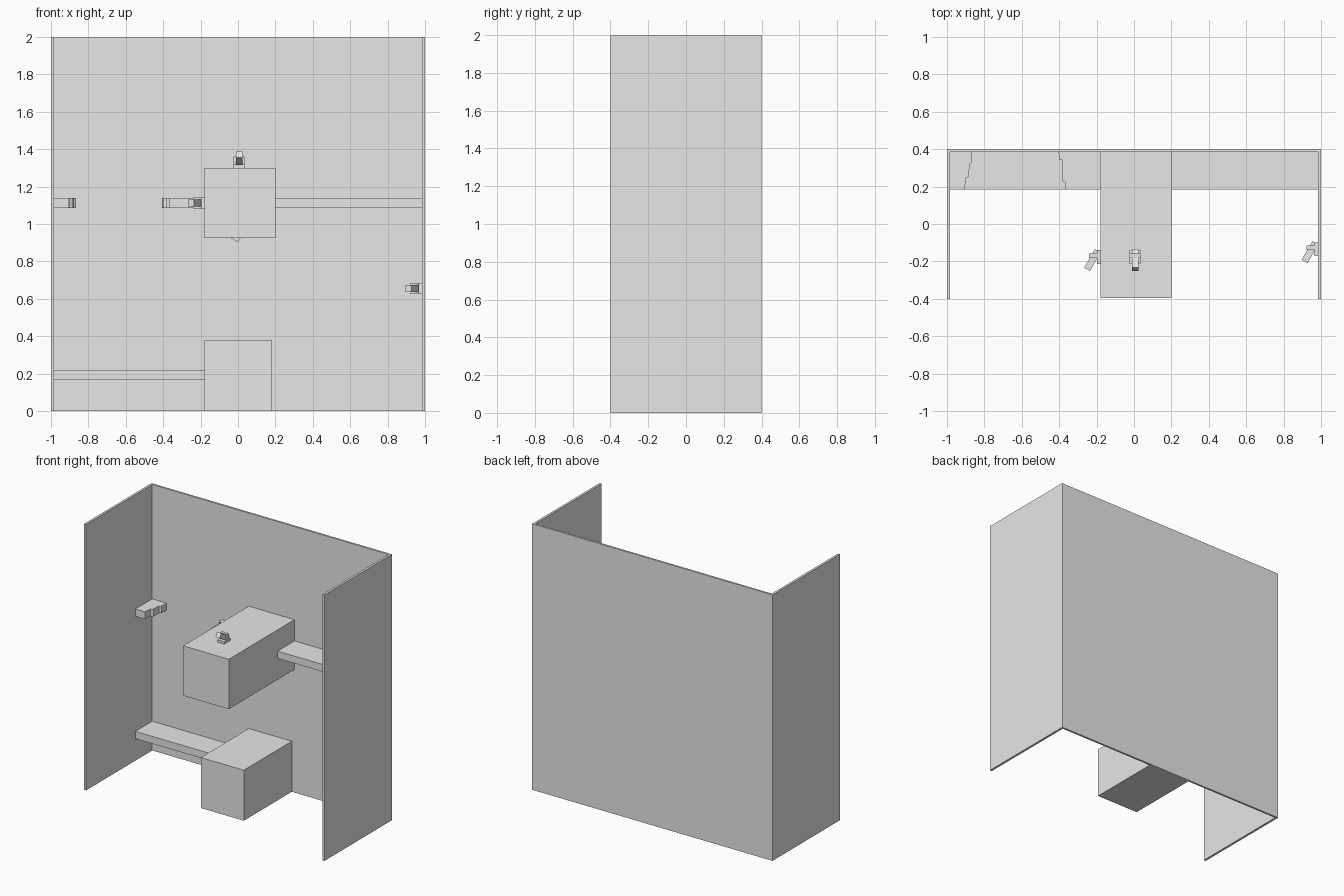
import bpy, bmesh
from math import pi, radians
from mathutils import Matrix, Vector

cube = bpy.data.objects.get("Cube")
if cube:
    bpy.data.objects.remove(cube)

grey = bpy.data.materials.new("plain grey")
grey.use_nodes = True
colour = (0.8, 0.8, 0.8, 1)
grey.diffuse_color = colour
grey.node_tree.nodes["Principled BSDF"].inputs["Base Color"].default_value = colour


def finish(name, bm, matrix=Matrix()):
    bmesh.ops.recalc_face_normals(bm, faces=bm.faces)
    mesh = bpy.data.meshes.new(name)
    bm.to_mesh(mesh)
    bm.free()
    mesh.materials.append(grey)
    ob = bpy.data.objects.new(name, mesh)
    ob.matrix_world = matrix
    bpy.context.collection.objects.link(ob)
    return ob


def add_box(bm, low, high, turn=Matrix()):
    low, high = Vector(low), Vector(high)
    place = Matrix.Translation((low + high) / 2) @ turn @ Matrix.Diagonal((*(high - low), 1))
    bmesh.ops.create_cube(bm, size=1, matrix=place)


def box(name, low, high):
    bm = bmesh.new()
    add_box(bm, low, high)
    return finish(name, bm)


def prism(name, outline, bottom, top):
    bm = bmesh.new()
    face = bm.faces.new([bm.verts.new((x, y, bottom)) for x, y in outline])
    out = bmesh.ops.extrude_face_region(bm, geom=[face])
    verts = [v for v in out["geom"] if isinstance(v, bmesh.types.BMVert)]
    bmesh.ops.translate(bm, verts=verts, vec=(0, 0, top - bottom))
    return finish(name, bm)


def camera_unit(name, matrix):
    # Base, wide bracket and a body tipped away from the mounting surface
    bm = bmesh.new()
    add_box(bm, (-0.029, -0.213, 0), (0.029, -0.14, 0.018))
    add_box(bm, (-0.029, -0.181, 0.015), (0.029, -0.158, 0.06))
    add_box(bm, (-0.018, -0.25, 0.024), (0.018, -0.135, 0.06), Matrix.Rotation(radians(-30), 4, 'X'))
    return finish(name, bm, matrix)


# Three-sided enclosure
WALL, BACK = 0.983, 0.385
outline = [(-1, -0.4), (-WALL, -0.4), (-WALL, BACK), (WALL, BACK),
           (WALL, -0.4), (1, -0.4), (1, 0.4), (-1, 0.4)]
prism("walls", outline, 0, 2)

# Blocks standing out from the back wall
box("upper_block", (-0.18, -0.395, 0.925), (0.2, BACK, 1.3))
box("lower_block", (-0.18, -0.185, 0), (0.178, BACK, 0.38))

# Ledges, the upper right one broken in the middle
FRONT = 0.185
box("lower_ledge", (-WALL, FRONT, 0.165), (-0.18, BACK, 0.22))
box("upper_left_ledge", (0.2, FRONT, 1.085), (WALL, BACK, 1.14))
prism("broken_ledge_outer", [(-WALL, FRONT), (-0.904, FRONT), (-0.9, 0.245), (-0.882, 0.255),
                             (-0.88, 0.32), (-0.866, 0.33), (-0.866, BACK), (-WALL, BACK)], 1.085, 1.14)
prism("broken_ledge_inner", [(-0.18, FRONT), (-0.365, FRONT), (-0.367, 0.222), (-0.382, 0.228),
                             (-0.382, 0.342), (-0.4, 0.346), (-0.403, BACK), (-0.18, BACK)], 1.085, 1.14)

# Small mounted cameras
turn_left = Matrix.Rotation(-pi / 2, 4, 'Y')
camera_unit("top_camera", Matrix.Translation((0.006, 0, 1.3)))
camera_unit("block_side_camera", Matrix.Translation((-0.18, 0, 1.112)) @ turn_left)
camera_unit("wall_camera", Matrix.Translation((WALL, 0.042, 0.655)) @ turn_left)
underside = Matrix.Rotation(pi / 2, 4, 'Z') @ Matrix.Rotation(pi, 4, 'Y')
flip = underside.to_3x3() @ Vector((0, -0.233, 0))
camera_unit("underside_camera", Matrix.Translation((-flip.x, -0.2, 0.989)) @ underside)
